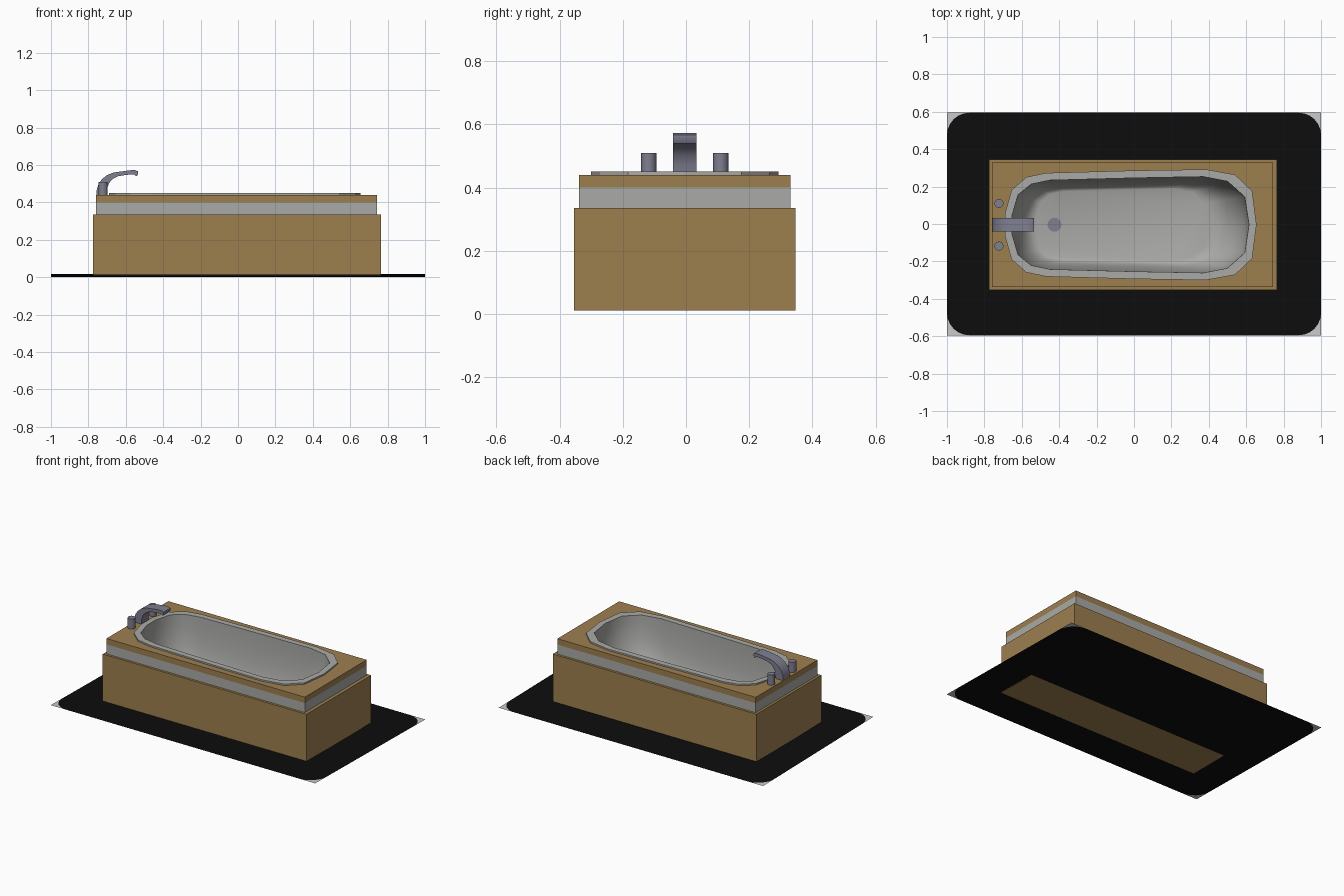
import bpy, bmesh, math

if "Cube" in bpy.data.objects:
    bpy.data.objects.remove(bpy.data.objects["Cube"])

YC = -0.004  # the bath sits very slightly towards the front


def mat(name, r, g, b):
    m = bpy.data.materials.new(name)
    m.diffuse_color = (r, g, b, 1)
    m.use_nodes = True
    m.node_tree.nodes["Principled BSDF"].inputs["Base Color"].default_value = m.diffuse_color
    return m


WOOD = mat("warm_wood", 0.335, 0.212, 0.078)
ENAMEL = mat("grey_enamel", 0.40, 0.40, 0.385)
METAL = mat("blue_grey_metal", 0.21, 0.21, 0.28)
BLACK = mat("mat_black", 0.004, 0.004, 0.004)
PALE = mat("pale_corner", 0.58, 0.58, 0.58)


def finish(bm, name, mats, smooth=None, recalc=False):
    if recalc:
        bmesh.ops.recalc_face_normals(bm, faces=bm.faces)
    me = bpy.data.meshes.new(name)
    bm.to_mesh(me)
    bm.free()
    ob = bpy.data.objects.new(name, me)
    bpy.context.collection.objects.link(ob)
    for m in mats:
        me.materials.append(m)
    if smooth:
        bpy.ops.object.select_all(action='DESELECT')
        ob.select_set(True)
        bpy.context.view_layer.objects.active = ob
        bpy.ops.object.shade_smooth_by_angle(angle=math.radians(smooth))
    return ob


def loft(bm, loops):
    """Skin clockwise loops (seen from above) in order; returns vertex rings."""
    rings = [[bm.verts.new(p) for p in lp] for lp in loops]
    for a, b in zip(rings, rings[1:]):
        n = len(a)
        for i in range(n):
            j = (i + 1) % n
            bm.faces.new((a[i], b[i], b[j], a[j]))
    return rings


def rect(x0, x1, hy, z):
    return [(x0, YC - hy, z), (x0, YC + hy, z), (x1, YC + hy, z), (x1, YC - hy, z)]


def outline(half):
    return half + [(x, -y) for x, y in reversed(half) if y > 0]


def at(pts, z):
    return [(x, y + YC, z) for x, y in pts]


# Tub outlines
outer = outline([(-.69, .06), (-.655, .185), (-.575, .255), (-.47, .277), (0, .29),
                 (.385, .296), (.54, .268), (.632, .18), (.655, 0)])
inner = outline([(-.652, .05), (-.62, .16), (-.55, .217), (-.45, .238), (0, .25),
                 (.37, .257), (.50, .232), (.592, .15), (.615, 0)])
middle = [((a[0] + b[0]) / 2, (a[1] + b[1]) / 2) for a, b in zip(outer, inner)]

# Wooden base box with ledge
bm = bmesh.new()
r = loft(bm, [rect(-.775, .765, .35, .01), rect(-.775, .765, .35, .335),
              rect(-.758, .742, .334, .335)])
bm.faces.new(r[0])
finish(bm, "base_panel", [WOOD])

# Grey band
bm = bmesh.new()
loft(bm, [rect(-.758, .742, .334, .335), rect(-.758, .742, .334, .40)])
finish(bm, "grey_band", [ENAMEL])

# Wooden deck with the tub opening
bm = bmesh.new()
r = loft(bm, [rect(-.758, .742, .334, .40), rect(-.758, .742, .334, .44)])
hole = [bm.verts.new(p) for p in at(middle, .44)]
edges = [bm.edges.new((hole[i], hole[(i + 1) % len(hole)])) for i in range(len(hole))]
edges += [bm.edges.get((r[1][i], r[1][(i + 1) % 4])) for i in range(4)]
res = bmesh.ops.triangle_fill(bm, use_beauty=True, edges=edges, normal=(0, 0, 1))
for f in res["geom"]:
    if isinstance(f, bmesh.types.BMFace):
        f.normal_update()
        if f.normal.z < 0:
            f.normal_flip()
finish(bm, "deck", [WOOD])

# Tub rim
bm = bmesh.new()
loft(bm, [at(outer, .44), at(outer, .45), at(inner, .45)])
finish(bm, "tub_rim", [ENAMEL])

# Tub bowl, blending from the rim outline to a smaller floor
FLOOR = .11
bm = bmesh.new()
loops = []
for k in range(11):
    a = k / 10 * math.pi / 2
    t = 1 - math.cos(a)
    z = .45 - (.45 - FLOOR) * math.sin(a)
    loops.append(at([(x + t * (-.52 + (x + .65) * .72 - x), y * (1 - .25 * t))
                     for x, y in inner], z))
r = loft(bm, loops)
bm.faces.new(list(reversed(r[-1])))
finish(bm, "tub_bowl", [ENAMEL], 60)


def cylinder(name, x, y, rad, z0, z1, m, n=20):
    bm = bmesh.new()
    c = [(x + rad * math.cos(-i * math.tau / n), y + rad * math.sin(-i * math.tau / n))
         for i in range(n)]
    r = loft(bm, [at(c, z0), at(c, z1)])
    bm.faces.new(list(reversed(r[1])))
    bm.faces.new(r[0])
    finish(bm, name, [m], 40)


# Drain and tap handles
cylinder("drain", -.425, 0, .037, FLOOR, FLOOR + .008, METAL)
for side, name in ((-1, "tap_handle_front"), (1, "tap_handle_back")):
    cylinder(name, -.722, side * .114, .024, .44, .51, METAL)

# Curved spout: side profile extruded across y
top = [(-.757, .44), (-.755, .47), (-.745, .50), (-.727, .525), (-.70, .546),
       (-.665, .56), (-.62, .566), (-.575, .572), (-.548, .572), (-.534, .566)]
under = [(-.534, .552), (-.54, .54), (-.549, .543), (-.556, .55), (-.60, .547),
         (-.64, .54), (-.668, .527), (-.688, .505), (-.70, .475), (-.702, .44)]
bm = bmesh.new()
f = bm.faces.new([bm.verts.new((x, YC - .037, z)) for x, z in top + under])
ext = bmesh.ops.extrude_face_region(bm, geom=[f])
for v in ext["geom"]:
    if isinstance(v, bmesh.types.BMVert):
        v.co.y += .074
finish(bm, "spout", [METAL], 35, recalc=True)

# Thin floor mat, slightly tilted, with pale cut corners
HX, HY, R = 1.0, .595, .12


def mat_point(x, y):
    return (x, y, .009 * (1 - y / HY))


bm = bmesh.new()
ring = []
for q, (sx, sy) in enumerate(((1, 1), (-1, 1), (-1, -1), (1, -1))):
    arc = []
    for i in range(7):
        a = math.radians(90 * q + 15 * i)
        arc.append(bm.verts.new(mat_point(sx * (HX - R) + R * math.cos(a),
                                          sy * (HY - R) + R * math.sin(a))))
    corner = bm.verts.new(mat_point(sx * HX, sy * HY))
    for a, b in zip(arc, arc[1:]):
        bm.faces.new((corner, b, a)).material_index = 1
    ring += arc
bm.faces.new(ring)
for f in bm.faces:
    f.normal_update()
    if f.normal.z < 0:
        f.normal_flip()
finish(bm, "floor_mat", [BLACK, PALE])
